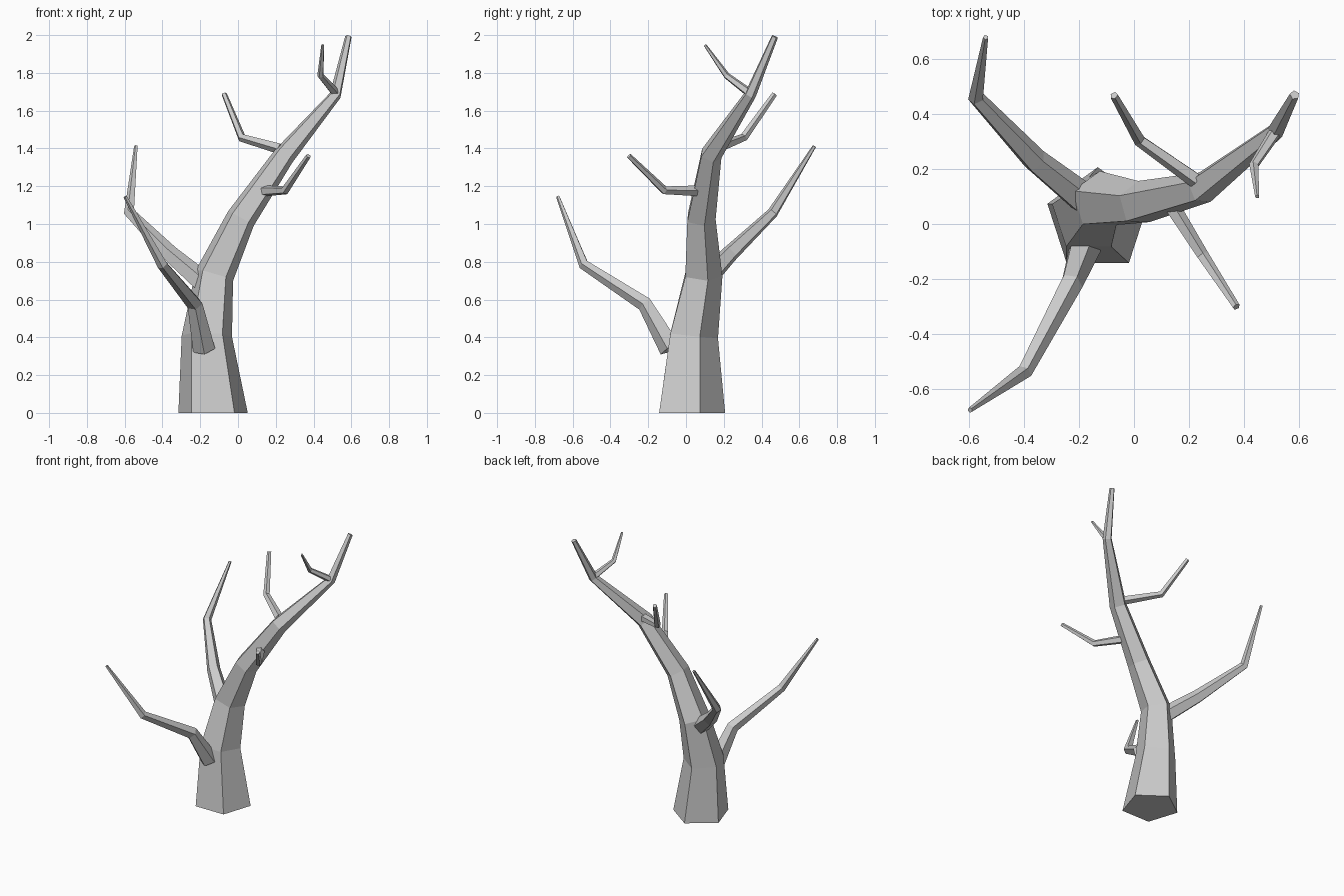
import bpy
import bmesh
from math import cos, sin, radians, tau
from mathutils import Vector

SIDES = 5

cube = bpy.data.objects.get("Cube")
if cube:
    bpy.data.objects.remove(cube)

bark = bpy.data.materials.new("grey_bark")
bark.use_nodes = True
bark.diffuse_color = (0.6, 0.6, 0.6, 1)
bark.node_tree.nodes["Principled BSDF"].inputs["Base Color"].default_value = (0.6, 0.6, 0.6, 1)


def limb(name, stations, roll=18, start=None):
    """Tapered five-sided tube through (x, y, z, radius) stations."""
    points = [Vector(s[:3]) for s in stations]
    steps = [(b - a).normalized() for a, b in zip(points, points[1:])]
    normals = [start or steps[0]]
    normals += [(a + b).normalized() for a, b in zip(steps, steps[1:])]
    normals.append(steps[-1])

    # Carry one frame along the path so the edges do not twist
    up = Vector((0, 0, 1))
    turn = up.rotation_difference(normals[0])
    side, other = turn @ Vector((1, 0, 0)), turn @ Vector((0, 1, 0))
    bm = bmesh.new()
    rings, last = [], normals[0]
    for point, normal, station in zip(points, normals, stations):
        bend = last.rotation_difference(normal)
        side, other, last = bend @ side, bend @ other, normal
        ring = []
        for i in range(SIDES):
            a = radians(roll) + tau * i / SIDES
            ring.append(bm.verts.new(point + station[3] * (cos(a) * side + sin(a) * other)))
        rings.append(ring)

    for low, high in zip(rings, rings[1:]):
        for i in range(SIDES):
            j = (i + 1) % SIDES
            bm.faces.new((low[i], low[j], high[j], high[i]))
    bm.faces.new(rings[0][::-1])
    bm.faces.new(rings[-1])

    mesh = bpy.data.meshes.new(name)
    bm.to_mesh(mesh)
    bm.free()
    mesh.materials.append(bark)
    obj = bpy.data.objects.new(name, mesh)
    bpy.context.collection.objects.link(obj)
    return obj


# Leaning trunk with a flat foot
limb("trunk", [
    (-0.132, 0.014, 0, 0.193),
    (-0.165, 0.03, 0.41, 0.14),
    (-0.125, 0.085, 0.73, 0.108),
    (0.015, 0.075, 1.03, 0.082),
    (0.245, 0.13, 1.365, 0.06),
    (0.517, 0.34, 1.685, 0.032),
    (0.585, 0.47, 1.992, 0.018),
], start=Vector((0, 0, 1)))

# Large lower branches
limb("front_right_branch", [
    (-0.18, -0.08, 0.34, 0.062),
    (-0.228, -0.215, 0.575, 0.043),
    (-0.4, -0.54, 0.785, 0.029),
    (-0.597, -0.678, 1.145, 0.01),
], roll=54)
limb("back_right_branch", [
    (-0.185, 0.09, 0.69, 0.06),
    (-0.36, 0.23, 0.84, 0.047),
    (-0.575, 0.46, 1.06, 0.03),
    (-0.54, 0.68, 1.412, 0.01),
], roll=54)

# Small upper branches
limb("front_left_branch", [
    (0.14, 0.06, 1.175, 0.03),
    (0.25, -0.115, 1.178, 0.023),
    (0.373, -0.302, 1.36, 0.014),
], roll=36)
limb("back_upper_branch", [
    (0.225, 0.16, 1.398, 0.03),
    (0.02, 0.305, 1.457, 0.023),
    (-0.073, 0.468, 1.687, 0.015),
])
limb("top_twig", [
    (0.515, 0.335, 1.695, 0.024),
    (0.437, 0.215, 1.785, 0.018),
    (0.449, 0.1, 1.948, 0.008),
])
